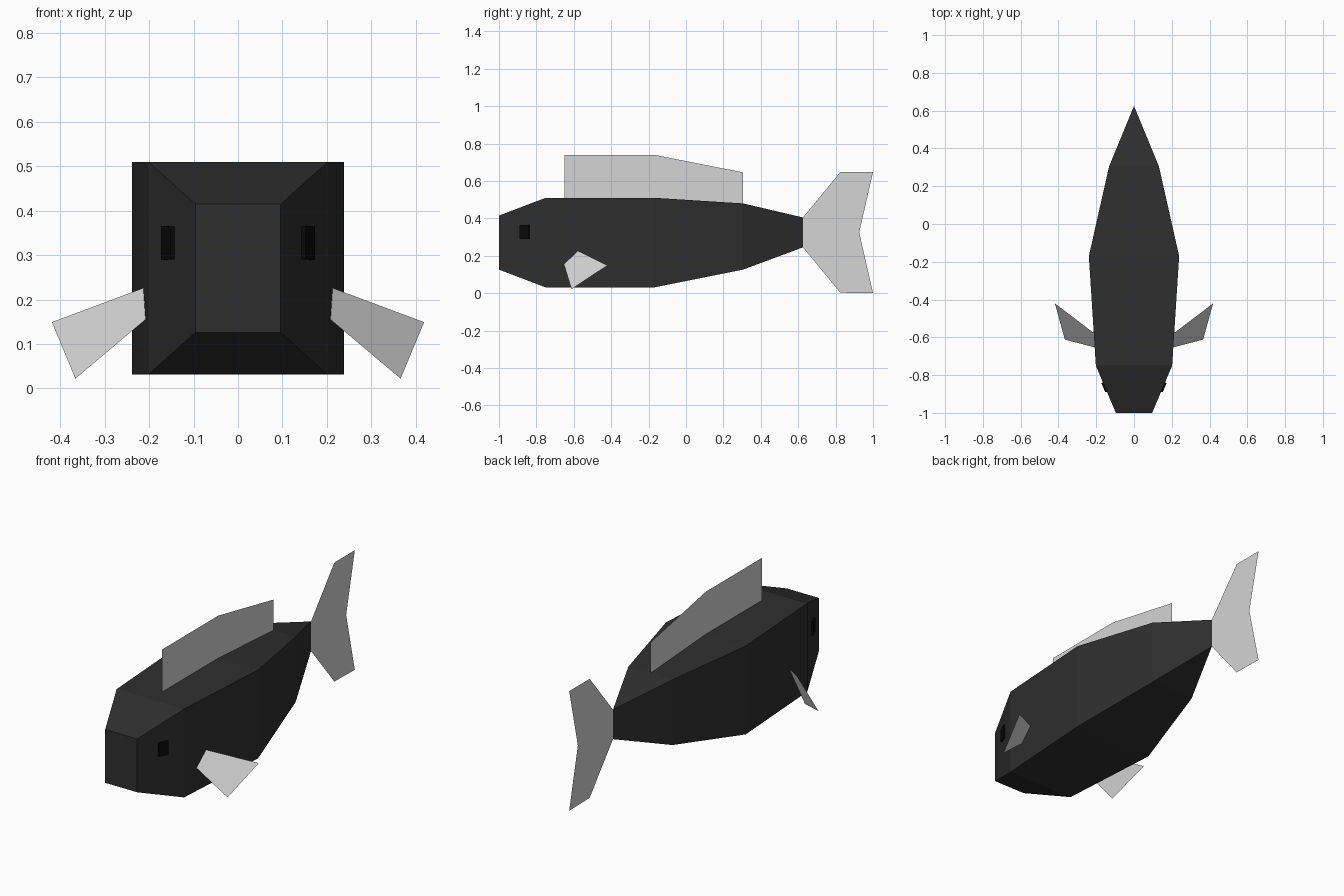
import bpy, bmesh
from mathutils import Vector

if "Cube" in bpy.data.objects:
    bpy.data.objects.remove(bpy.data.objects["Cube"])


def material(name, rgb):
    m = bpy.data.materials.new(name)
    m.diffuse_color = (*rgb, 1)
    m.use_nodes = True
    m.node_tree.nodes["Principled BSDF"].inputs["Base Color"].default_value = m.diffuse_color
    return m


BODY = material("charcoal skin", (0.028, 0.028, 0.028))
FIN = material("pale grey fin", (0.66, 0.66, 0.66))
EYE = material("black eye", (0.003, 0.003, 0.003))


def finish(name, bm, mat):
    me = bpy.data.meshes.new(name)
    bm.to_mesh(me)
    bm.free()
    me.materials.append(mat)
    ob = bpy.data.objects.new(name, me)
    bpy.context.collection.objects.link(ob)
    return ob


def sheet(name, points, mat):
    """A single flat face through the given points."""
    bm = bmesh.new()
    bm.faces.new([bm.verts.new(p) for p in points])
    return finish(name, bm, mat)


def mirror_x(ob):
    ob.modifiers.new("mirror", 'MIRROR').use_mirror_merge = False


# Body: rectangular sections (y, half width, bottom, top) narrowing to a vertical edge
sections = [(-1.0, 0.096, 0.126, 0.415),
            (-0.75, 0.202, 0.031, 0.51),
            (-0.17, 0.239, 0.031, 0.51),
            (0.305, 0.132, 0.126, 0.48),
            (0.625, 0.0, 0.245, 0.405)]
bm = bmesh.new()
rings = [[bm.verts.new(p) for p in ((-w, y, lo), (w, y, lo), (w, y, hi), (-w, y, hi))]
         for y, w, lo, hi in sections]
bm.faces.new(rings[0])
for a, b in zip(rings, rings[1:]):
    for i in range(4):
        j = (i + 1) % 4
        bm.faces.new((a[i], b[i], b[j], a[j]))
bmesh.ops.remove_doubles(bm, verts=bm.verts[:], dist=0.0001)
bmesh.ops.recalc_face_normals(bm, faces=bm.faces[:])
finish("body", bm, BODY)

# Back fin and forked tail fin: flat sheets on the centre plane
back = [(-0.65, 0.51), (-0.17, 0.51), (0.305, 0.48),
        (0.305, 0.646), (-0.17, 0.74), (-0.65, 0.74)]
tail = [(0.625, 0.245), (0.825, 0.003), (1.0, 0.0), (0.926, 0.325),
        (1.0, 0.648), (0.825, 0.648), (0.625, 0.405)]
sheet("back_fin", [(0, y, z) for y, z in back], FIN)
sheet("tail_fin", [(0, y, z) for y, z in tail], FIN)

# Side fins
side = sheet("side_fins", [(0.213, -0.577, 0.226), (0.208, -0.653, 0.155),
                           (0.366, -0.612, 0.022), (0.419, -0.42, 0.149)], FIN)
mirror_x(side)

# Eyes: thin plates lying on the slanted cheeks
out = Vector((0.25, -0.106, 0)).normalized()
cheek = lambda y, z: Vector((0.096 + (y + 1) * 0.424, y, z))
bm = bmesh.new()
base = [bm.verts.new(cheek(y, z)) for y, z in
        ((-0.888, 0.291), (-0.838, 0.289), (-0.838, 0.366), (-0.888, 0.364))]
face = bm.faces.new(base)
top = bmesh.ops.extrude_face_region(bm, geom=[face])
bmesh.ops.translate(bm, vec=out * 0.009,
                    verts=[g for g in top["geom"] if isinstance(g, bmesh.types.BMVert)])
bmesh.ops.recalc_face_normals(bm, faces=bm.faces[:])
mirror_x(finish("eyes", bm, EYE))
